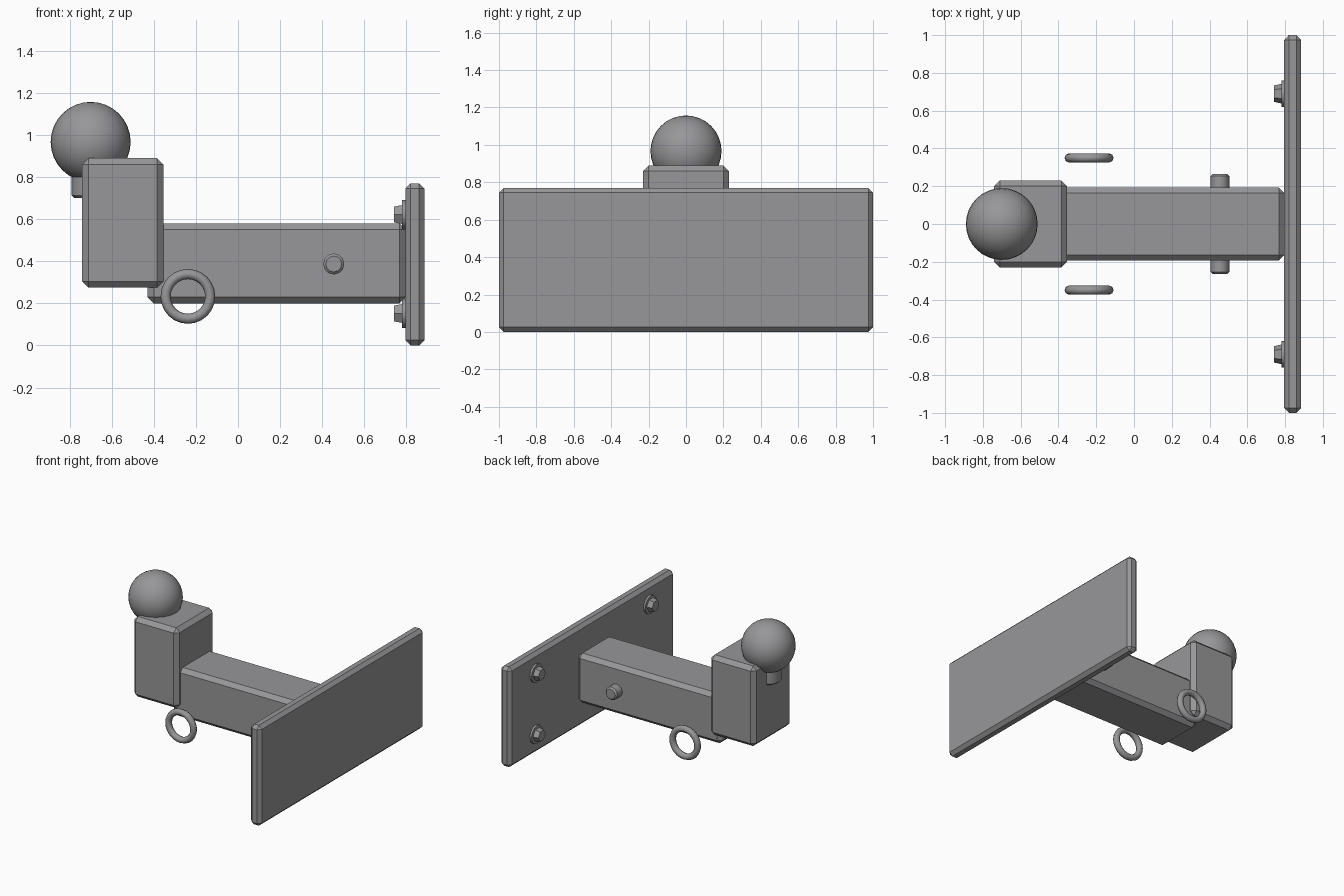
import bpy
import math
from mathutils import Vector

cube = bpy.data.objects.get("Cube")
if cube:
    bpy.data.objects.remove(cube, do_unlink=True)

# Single painted steel colour
steel = bpy.data.materials.new("grey_steel")
steel.use_nodes = True
colour = (0.31, 0.31, 0.32, 1)
steel.diffuse_color = colour
steel.node_tree.nodes["Principled BSDF"].inputs["Base Color"].default_value = colour

ALONG_X = (0, -math.pi / 2, 0)
ALONG_Y = (math.pi / 2, 0, 0)


def finish(name, bevel=0, smooth=None):
    """Name and colour the newest object, then chamfer or smooth it."""
    obj = bpy.context.object
    obj.name = name
    obj.data.materials.append(steel)
    if bevel:
        mod = obj.modifiers.new("Chamfer", "BEVEL")
        mod.width = bevel
        mod.segments = 1
        mod.limit_method = "ANGLE"
        mod.angle_limit = math.radians(50)
    if smooth:
        bpy.ops.object.shade_smooth_by_angle(angle=math.radians(smooth))
    return obj


def box(name, low, high, bevel):
    low, high = Vector(low), Vector(high)
    bpy.ops.mesh.primitive_cube_add(size=1, location=(low + high) / 2)
    bpy.context.object.scale = high - low
    bpy.ops.object.transform_apply(location=False, rotation=False, scale=True)
    return finish(name, bevel)


def rod(name, centre, radius, length, rotation=(0, 0, 0), sides=12, bevel=0):
    bpy.ops.mesh.primitive_cylinder_add(vertices=sides, radius=radius, depth=length,
                                        location=centre, rotation=rotation)
    return finish(name, bevel, 35)


# Mounting plate, receiver beam and upright block
box("mounting_plate", (0.795, -1, 0), (0.885, 1, 0.77), 0.025)
box("receiver_beam", (-0.43, -0.193, 0.2), (0.797, 0.193, 0.58), 0.03)
box("upright_block", (-0.74, -0.23, 0.275), (-0.355, 0.23, 0.89), 0.03)

# Ball on a short shank
bpy.ops.mesh.primitive_uv_sphere_add(segments=32, ring_count=16, radius=0.19,
                                     location=(-0.7, 0, 0.967))
finish("ball", smooth=40)
rod("ball_shank", (-0.7, 0, 0.79), 0.09, 0.18, bevel=0.012)

# Cross pin through the beam
rod("cross_pin", (0.455, 0, 0.387), 0.05, 0.53, ALONG_Y, bevel=0.012)

# Chain rings on both sides
for side, y in (("right", -0.35), ("left", 0.35)):
    bpy.ops.mesh.primitive_torus_add(major_radius=0.106, minor_radius=0.024,
                                     major_segments=24, minor_segments=8,
                                     location=(-0.238, y, 0.233), rotation=ALONG_Y)
    finish("chain_ring_" + side, smooth=60)

# Washers with tapered hexagonal bolt heads at the plate corners
for side, y in (("right", -0.69), ("left", 0.69)):
    for level, z in (("lower", 0.152), ("upper", 0.622)):
        tag = level + "_" + side
        rod("washer_" + tag, (0.79, y, z), 0.07, 0.02, ALONG_X)
        bpy.ops.mesh.primitive_cone_add(vertices=6, radius1=0.055, radius2=0.043,
                                        depth=0.055, location=(0.7675, y, z),
                                        rotation=ALONG_X)
        finish("bolt_head_" + tag)
